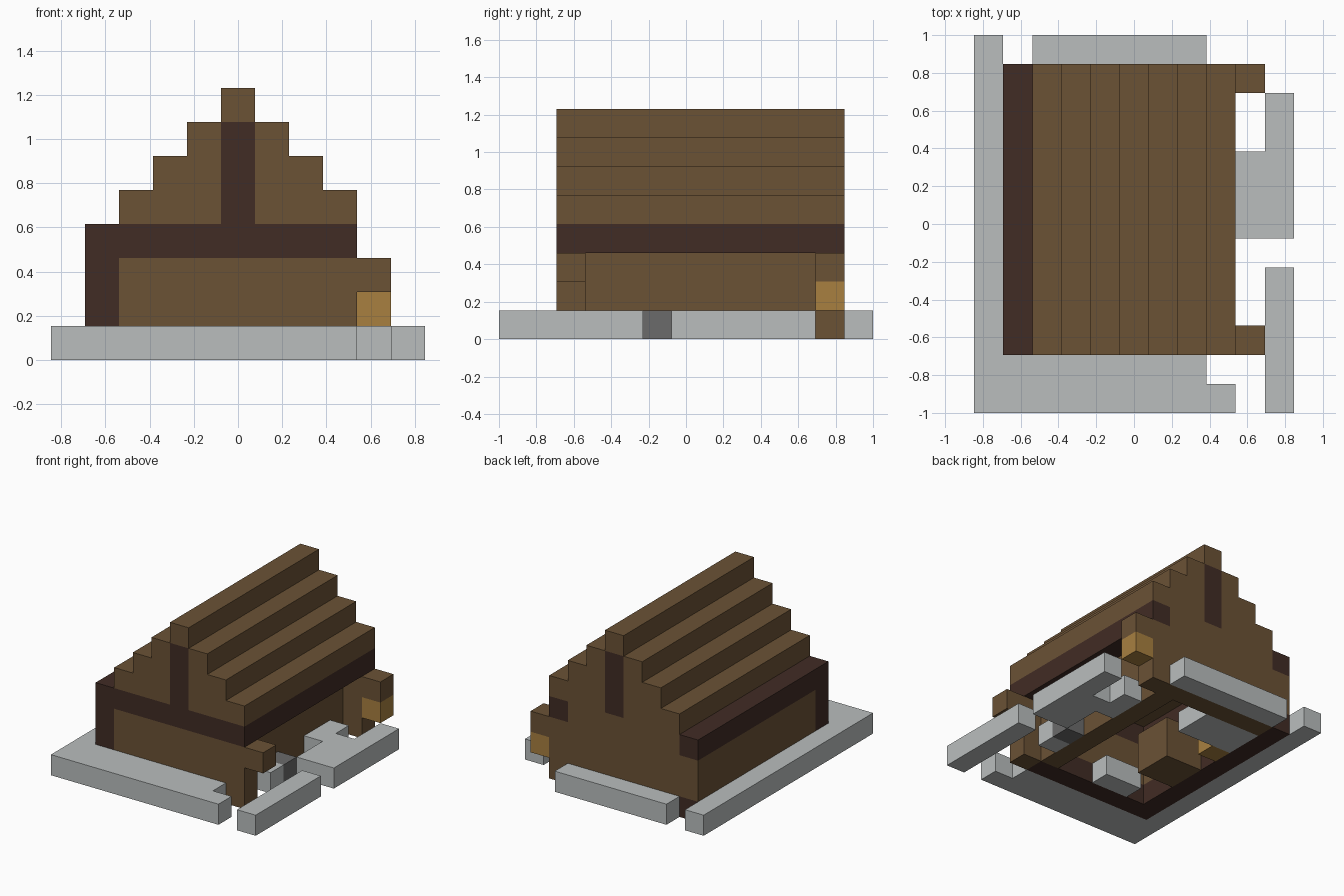
import bpy
import bmesh

cube = bpy.data.objects.get("Cube")
if cube:
    bpy.data.objects.remove(cube, do_unlink=True)

U = 2 / 13            # size of one block
NX, NY = 11, 13       # blocks across and deep


def material(name, rgb):
    m = bpy.data.materials.new(name)
    m.use_nodes = True
    m.diffuse_color = (*rgb, 1)
    bsdf = next(n for n in m.node_tree.nodes if n.type == 'BSDF_PRINCIPLED')
    bsdf.inputs["Base Color"].default_value = (*rgb, 1)
    return m


plank = material("plank brown", (0.147, 0.084, 0.036))
log = material("dark log brown", (0.053, 0.025, 0.018))
lamp = material("amber", (0.392, 0.216, 0.051))
stone = material("light stone", (0.49, 0.515, 0.515))
slate = material("dark stone", (0.147, 0.147, 0.147))


def blocks(name, mat, *boxes):
    """One object from boxes; each box is a first and last block per axis."""
    bm = bmesh.new()
    for x0, x1, y0, y1, z0, z1 in boxes:
        lo = ((x0 - NX / 2) * U, (y0 - NY / 2) * U, z0 * U)
        size = ((x1 - x0 + 1) * U, (y1 - y0 + 1) * U, (z1 - z0 + 1) * U)
        for v in bmesh.ops.create_cube(bm, size=1)["verts"]:
            v.co = [lo[i] + (v.co[i] + 0.5) * size[i] for i in range(3)]
    me = bpy.data.meshes.new(name)
    bm.to_mesh(me)
    bm.free()
    me.materials.append(mat)
    ob = bpy.data.objects.new(name, me)
    bpy.context.collection.objects.link(ob)
    return ob


# Stone paving around the house
blocks("paving_right_strip", stone, (0, 0, 0, 12, 0, 0))
blocks("paving_front", stone, (1, 8, 0, 0, 0, 0), (1, 7, 1, 1, 0, 0))
blocks("paving_back", stone, (2, 7, 12, 12, 0, 0))
blocks("paving_left_front", stone, (10, 10, 0, 4, 0, 0))
blocks("paving_left_back", stone, (10, 10, 6, 10, 0, 0), (9, 9, 6, 8, 0, 0),
       (8, 8, 8, 9, 0, 0))
blocks("porch_step", stone, (8, 8, 4, 4, 0, 0))
blocks("porch_dark_step", slate, (8, 8, 5, 5, 0, 0))

# Dark log frame
blocks("sill_logs", log, (1, 1, 3, 11, 0, 0), (2, 7, 2, 2, 0, 0))
blocks("corner_log", log, (1, 1, 2, 2, 0, 2))
blocks("eave_logs", log, (1, 1, 2, 11, 3, 3), (8, 8, 2, 11, 3, 3),
       (2, 7, 2, 2, 3, 3))

# Plank walls, with the left wall set back under the eave
blocks("front_wall", plank, (2, 8, 2, 2, 1, 2), (8, 8, 2, 2, 0, 0))
blocks("back_wall", plank, (2, 8, 11, 11, 0, 2), (2, 7, 11, 11, 3, 3))
blocks("right_wall", plank, (1, 1, 3, 11, 1, 2))
blocks("left_wall", plank, (7, 7, 3, 10, 0, 2))

# Brackets on the left side, the back one over a lamp
blocks("front_bracket", plank, (9, 9, 2, 2, 2, 2))
blocks("back_bracket", plank, (9, 9, 11, 11, 2, 2))
blocks("lamp", lamp, (9, 9, 11, 11, 1, 1))

# Stepped roof with a ridge
steps = []
for i in range(3):
    z = 4 + i
    steps += [(2 + i, 2 + i, 2, 11, z, z), (8 - i, 8 - i, 2, 11, z, z)]
blocks("roof_steps", plank, *steps)
blocks("roof_ridge", plank, (5, 5, 2, 11, 7, 7))

# Gables with a central dark post
for name, y in (("front", 2), ("back", 11)):
    blocks(name + "_gable", plank, (3, 4, y, y, 4, 4), (6, 7, y, y, 4, 4),
           (4, 4, y, y, 5, 5), (6, 6, y, y, 5, 5))
    blocks(name + "_gable_post", log, (5, 5, y, y, 4, 6))

# Interior pieces visible through the open floor
blocks("inner_front_stone", stone, (3, 4, 3, 3, 0, 0))
blocks("inner_back_stone", stone, (2, 4, 9, 10, 0, 0))
blocks("inner_plank_block", plank, (2, 3, 5, 6, 0, 1))
blocks("inner_lamp", lamp, (2, 2, 8, 8, 0, 0))
